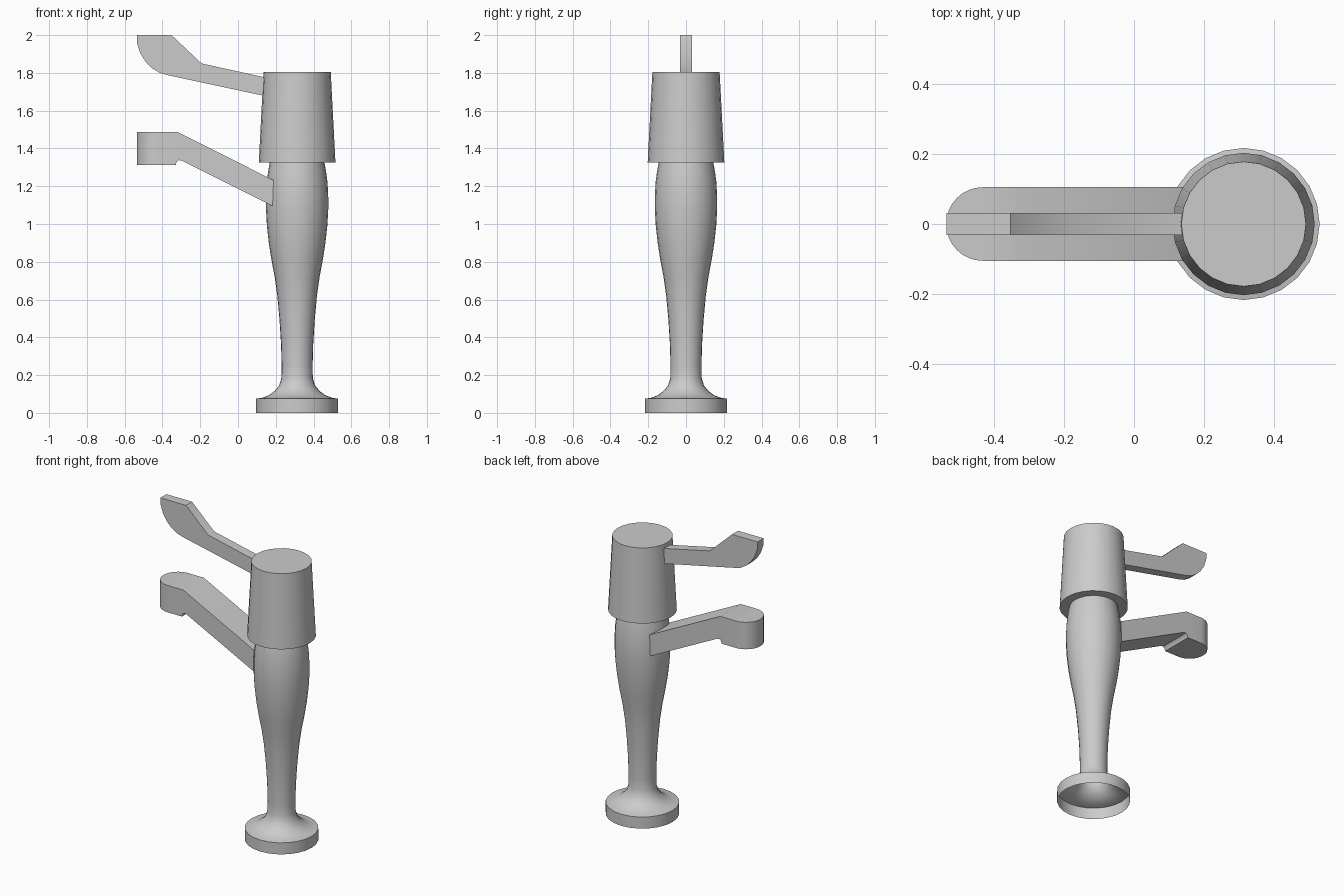
import bpy, bmesh, math

cube = bpy.data.objects.get("Cube")
if cube:
    bpy.data.objects.remove(cube, do_unlink=True)

CX = 0.313    # axis of the pillar
SIDES = 24

metal = bpy.data.materials.new("grey metal")
metal.use_nodes = True
GREY = (0.6, 0.6, 0.6, 1.0)
metal.diffuse_color = GREY
metal.node_tree.nodes["Principled BSDF"].inputs["Base Color"].default_value = GREY


def finish(name, bm, angle=35):
    me = bpy.data.meshes.new(name)
    bm.to_mesh(me)
    bm.free()
    me.materials.append(metal)
    ob = bpy.data.objects.new(name, me)
    bpy.context.collection.objects.link(ob)
    bpy.ops.object.select_all(action='DESELECT')
    ob.select_set(True)
    bpy.context.view_layer.objects.active = ob
    bpy.ops.object.shade_smooth_by_angle(angle=math.radians(angle))
    return ob


def lathe(name, profile, capped):
    """Turn (radius, z) points, listed bottom to top, around the pillar axis."""
    bm = bmesh.new()
    rings = []
    for r, z in profile:
        rings.append([bm.verts.new((CX + r * math.cos(math.tau * i / SIDES),
                                    r * math.sin(math.tau * i / SIDES), z))
                      for i in range(SIDES)])
    for a, b in zip(rings, rings[1:]):
        for i in range(SIDES):
            j = (i + 1) % SIDES
            bm.faces.new((a[i], a[j], b[j], b[i]))
    if capped:
        bm.faces.new(rings[0][::-1])
        bm.faces.new(rings[-1])
    return finish(name, bm)


def slab(name, outline, half, round_tip=False):
    """Extrude an (x, z) outline to both sides of y = 0."""
    bm = bmesh.new()
    face = bm.faces.new([bm.verts.new((x, -half, z)) for x, z in outline])
    ext = bmesh.ops.extrude_face_region(bm, geom=[face])
    verts = [g for g in ext["geom"] if isinstance(g, bmesh.types.BMVert)]
    bmesh.ops.translate(bm, verts=verts, vec=(0, 2 * half, 0))
    if round_tip:
        tip = min(v.co.x for v in bm.verts)
        edges = [e for e in bm.edges
                 if all(v.co.x < tip + 1e-4 for v in e.verts)
                 and abs(e.verts[0].co.z - e.verts[1].co.z) > 0.05]
        bmesh.ops.bevel(bm, geom=edges, offset=half * 0.99, offset_type='OFFSET',
                        segments=8, profile=0.5, affect='EDGES')
    bmesh.ops.recalc_face_normals(bm, faces=bm.faces)
    return finish(name, bm)


# Hollow pillar with flared foot, open underneath
lathe("pillar", [
    (0.217, 0.0), (0.217, 0.075), (0.185, 0.08), (0.15, 0.093), (0.12, 0.115),
    (0.095, 0.145), (0.083, 0.185), (0.082, 0.25), (0.085, 0.36), (0.093, 0.49),
    (0.105, 0.62), (0.119, 0.72), (0.136, 0.81), (0.15, 0.90), (0.16, 0.99),
    (0.165, 1.08), (0.165, 1.14), (0.161, 1.22), (0.153, 1.28), (0.143, 1.335)],
    capped=False)

# Tapered head
lathe("head", [(0.203, 1.325), (0.178, 1.805)], capped=True)

# Lever with a curved paddle end
slab("lever", [
    (-0.536, 2.0), (-0.534, 1.955), (-0.518, 1.905), (-0.49, 1.86), (-0.455, 1.825),
    (-0.415, 1.80), (-0.373, 1.788), (0.14, 1.678), (0.14, 1.777), (-0.193, 1.85),
    (-0.352, 2.0)], 0.031)

# Spout with a rounded nose and a small step underneath
slab("spout", [
    (-0.536, 1.487), (-0.536, 1.312), (-0.33, 1.312), (-0.325, 1.328),
    (-0.314, 1.338), (-0.298, 1.336), (0.183, 1.095), (0.188, 1.232),
    (-0.32, 1.487)], 0.105, round_tip=True)
